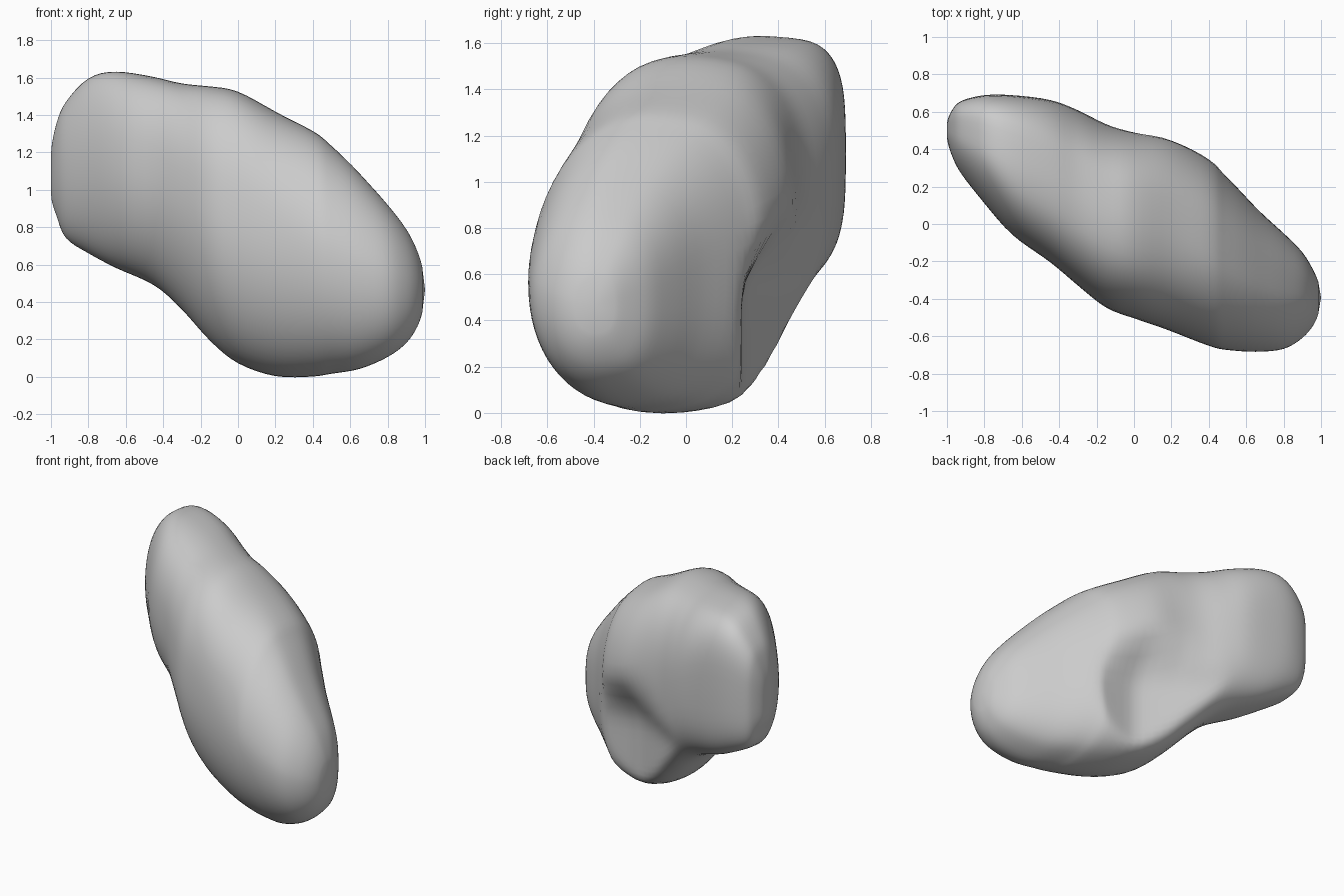
import bpy, bmesh, math

if "Cube" in bpy.data.objects:
    bpy.data.objects.remove(bpy.data.objects["Cube"])

# Cross-sections along the stone: x, z low, z high, y front, y back
SECTIONS = [
    (-1.0, .95, 1.22, .45, .55), (-.97, .86, 1.36, .355, .615),
    (-.92, .74, 1.47, .265, .66), (-.8, .66, 1.6, .11, .69),
    (-.65, .58, 1.635, -.06, .69), (-.45, .49, 1.605, -.205, .665),
    (-.3, .36, 1.57, -.33, .61), (-.15, .19, 1.555, -.45, .535),
    (0, .07, 1.53, -.505, .495), (.2, .0, 1.42, -.575, .465),
    (.4, .0, 1.315, -.655, .355), (.5, .015, 1.24, -.675, .255),
    (.65, .04, 1.09, -.685, .09), (.8, .105, .92, -.67, -.05),
    (.9, .18, .79, -.61, -.15), (.96, .27, .67, -.54, -.25),
    (.99, .36, .57, -.47, -.32),
]
SIDES, STEPS = 64, 4


def spline(a, b, c, d, t):
    return .5 * (2*b + (c-a)*t + (2*a-5*b+4*c-d)*t*t + (3*b-a-3*c+d)*t**3)


def power(v, n):
    return math.copysign(abs(v) ** (2 / n), v)


def step(a, b, v):
    t = min(max((v - a) / (b - a), 0), 1)
    return t * t * (3 - 2 * t)


# Smoothly interpolated stations
stations = []
last = len(SECTIONS) - 1
for i in range(last):
    q = [SECTIONS[min(max(k, 0), last)] for k in range(i-1, i+3)]
    for s in range(STEPS):
        stations.append([spline(*v, s / STEPS) for v in zip(*q)])
stations.append(SECTIONS[-1])

# Rounded front, flatter back that is cut away below the shoulder
bm = bmesh.new()
rings = []
for x, z0, z1, y0, y1 in stations:
    ring = []
    for k in range(SIDES):
        a = 2 * math.pi * k / SIDES
        c, s = math.cos(a), math.sin(a)
        n = 2.05 + (.6 + .9 * (1 - step(-.7, -.3, x))) * step(0, .4, c)
        if c < 0 < s:
            bulge = .3 * step(-.8, -.5, x) * (1 - step(0, .4, x)) - .2 * step(.2, .6, x)
            n += bulge * step(0, .3, -c) * step(0, .3, s)
        y = (y0+y1)/2 + (y1-y0)/2 * power(c, n)
        z = (z0+z1)/2 + (z1-z0)/2 * power(s, n)
        limit = .24 + .6 * max(.2 - x, 0) + .3 * step(.55, 1.0, z)
        y = min(y, limit)
        ring.append(bm.verts.new((x, y, z)))
    rings.append(ring)
for r, q in zip(rings, rings[1:]):
    for k in range(SIDES):
        j = (k + 1) % SIDES
        bm.faces.new((r[k], r[j], q[j], q[k]))

# Closed ends
for ring, tip in ((rings[0], (-1.0, .5, 1.08)), (rings[-1], (1.0, -.395, .465))):
    v = bm.verts.new(tip)
    for k in range(SIDES):
        bm.faces.new((ring[k], ring[(k + 1) % SIDES], v))

# Even out the surface a little
for _ in range(3):
    bmesh.ops.smooth_vert(bm, verts=bm.verts, factor=.5,
                          use_axis_x=False, use_axis_y=True, use_axis_z=True)
bmesh.ops.recalc_face_normals(bm, faces=bm.faces)
for f in bm.faces:
    f.smooth = True

mesh = bpy.data.meshes.new("stone")
bm.to_mesh(mesh)
bm.free()
stone = bpy.data.objects.new("stone", mesh)
bpy.context.collection.objects.link(stone)
